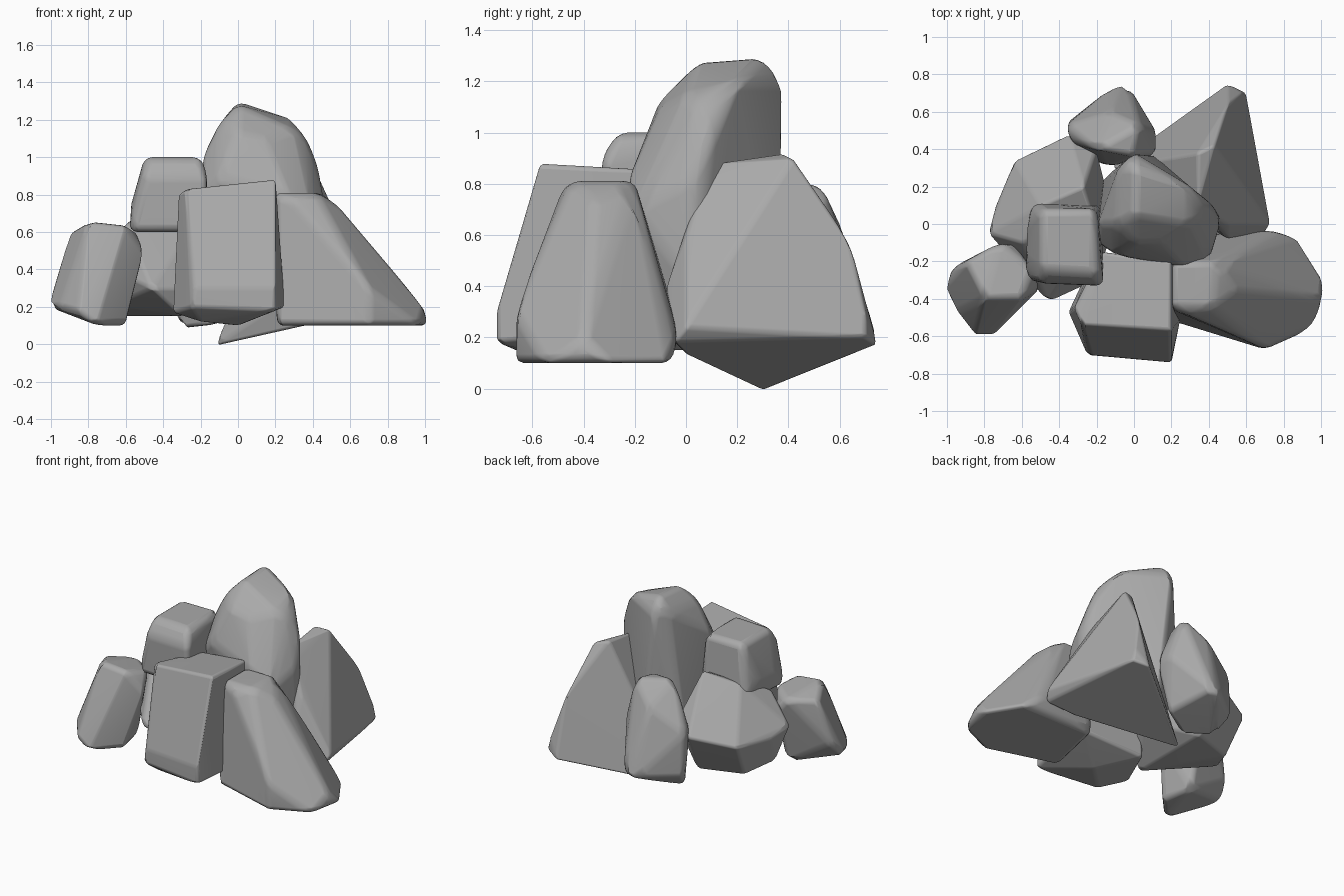
import bpy
import bmesh
import math

# Remove the default object only
default_cube = bpy.data.objects.get("Cube")
if default_cube:
    bpy.data.objects.remove(default_cube, do_unlink=True)

# One plain stone colour for the whole pile
STONE = (.4, .4, .4, 1)
stone = bpy.data.materials.new("stone grey")
stone.use_nodes = True
stone.diffuse_color = STONE
shader = next(n for n in stone.node_tree.nodes if n.type == "BSDF_PRINCIPLED")
shader.inputs["Base Color"].default_value = STONE
shader.inputs["Roughness"].default_value = .9


def new_object(name, bm):
    """Turn a bmesh into a linked stone object."""
    bmesh.ops.recalc_face_normals(bm, faces=bm.faces)
    mesh = bpy.data.meshes.new(name)
    bm.to_mesh(mesh)
    bm.free()
    mesh.materials.append(stone)
    obj = bpy.data.objects.new(name, mesh)
    bpy.context.collection.objects.link(obj)
    return obj


def rock(name, corners, edge=.04):
    """Chiselled boulder: the hull of its corner points with worn, rounded edges."""
    bm = bmesh.new()
    for corner in corners:
        bm.verts.new(corner)
    hull = bmesh.ops.convex_hull(bm, input=bm.verts)
    loose = {g for g in hull["geom_interior"] + hull["geom_unused"]
             if isinstance(g, bmesh.types.BMVert)}
    bmesh.ops.delete(bm, geom=list(loose), context="VERTS")
    # Merge nearly coplanar triangles into broad facets
    bmesh.ops.dissolve_limit(bm, angle_limit=math.radians(9),
                             verts=bm.verts, edges=bm.edges)
    obj = new_object(name, bm)

    bevel = obj.modifiers.new("worn edges", "BEVEL")
    bevel.width = edge
    bevel.segments = 3
    bevel.limit_method = "ANGLE"
    bevel.angle_limit = math.radians(12)
    normals = obj.modifiers.new("flat facets", "WEIGHTED_NORMAL")
    normals.keep_sharp = True

    bpy.ops.object.select_all(action="DESELECT")
    obj.select_set(True)
    bpy.context.view_layer.objects.active = obj
    bpy.ops.object.shade_smooth_by_angle(angle=math.radians(50))


# Tall boulder in the middle of the pile
rock("peak_boulder", [
    (0, .38, 1.2), (0, .3, 1.3), (0, .05, 1.28), (-.08, .3, 1.2),
    (-.1, 0, 1.18), (.3, .2, 1.2), (.3, 0, 1.15), (-.19, 0, 1),
    (0, -.1, 1.13), (.15, -.1, 1.1), (.38, .05, 1.08), (-.2, -.1, .8),
    (.46, 0, .8), (.43, .1, .95), (.4, -.2, .7), (.27, -.23, .8),
    (-.1, -.17, .9), (.1, .37, .3), (-.16, .25, .4), (.47, .03, .4),
    (-.2, 0, .3), (.3, -.2, .3)])

# Upright block at the front
rock("front_block", [
    (-.32, -.45, .8), (-.28, -.54, .83), (.2, -.57, .88), (.2, -.2, .86),
    (-.17, -.15, .8), (-.35, -.47, .3), (-.35, -.47, .17), (-.25, -.7, .2),
    (-.23, -.7, .3), (.2, -.74, .18), (.2, -.74, .3), (.25, -.5, .2),
    (.24, -.2, .2), (-.2, -.15, .15), (0, -.4, .1), (-.2, -.6, .12)], .05)

# Long sloping boulder at the front left
rock("sloping_boulder", [
    (.2, -.45, .81), (.42, -.45, .81), (.44, -.2, .81), (.2, -.2, .81),
    (.3, -.5, .75), (.55, -.36, .73), (.97, -.55, .1), (1.02, -.3, .1),
    (1, -.4, .2), (.87, -.06, .1), (.74, -.03, .2), (.7, -.67, .1),
    (.7, -.67, .3), (.2, -.52, .1), (.2, -.52, .3), (.3, -.06, .1),
    (.4, -.06, .35)])

# Large wedge at the back left, resting on its lowest corner
rock("rear_wedge", [
    (-.13, .3, -.01), (.5, .75, .17), (.6, .7, .2), (.73, 0, .24),
    (.7, -.05, .18), (.5, -.08, .4), (.5, 0, .13), (.43, .42, .9),
    (.34, .38, .92), (.34, .1, .88), (.4, .06, .8), (.5, 0, .6),
    (.5, .64, .58), (.58, .7, .3)])

# Slab leaning at the back
rock("rear_slab", [
    (-.2, .4, .8), (0, .36, .78), (.03, .53, .8), (-.13, .6, .65),
    (-.03, .75, .2), (-.12, .73, .2), (0, .65, .5), (.12, .5, .5),
    (.12, .37, .5), (-.36, .53, .5), (-.34, .44, .5), (-.36, .54, .2),
    (-.3, .44, .08), (-.15, .3, .1), (.05, .4, .15)], .03)

# Wide boulder on the right side
rock("right_boulder", [
    (-.78, -.05, .45), (-.74, .1, .4), (-.64, .34, .4), (-.35, .48, .45),
    (-.2, .4, .5), (-.27, .2, .8), (-.5, .1, .73), (-.6, -.1, .64),
    (-.46, -.42, .3), (-.2, -.3, .3), (-.7, 0, .2), (-.6, .2, .15),
    (-.3, .3, .15), (-.3, -.3, .15), (-.1, 0, .3), (-.2, 0, .7)])

# Small block perched on the right boulder
rock("perched_block", [
    (-.5, .08, 1), (-.2, .08, 1), (-.2, -.27, 1), (-.5, -.25, 1),
    (-.57, 0, .75), (-.57, -.2, .75), (-.58, -.3, .6), (-.17, -.33, .6),
    (-.16, -.33, .9), (-.17, .1, .6), (-.55, .12, .6), (-.5, -.32, .9)])

# Small tilted block at the far right
rock("tilted_block", [
    (-.9, -.2, .6), (-.8, -.4, .66), (-.6, -.4, .64), (-.54, -.24, .6),
    (-.72, -.1, .6), (-.5, -.34, .5), (-.64, -.1, .5), (-1.02, -.33, .2),
    (-.97, -.23, .3), (-.95, -.47, .2), (-.85, -.6, .17), (-.76, -.6, .1),
    (-.6, -.43, .1), (-.65, -.2, .1)])
